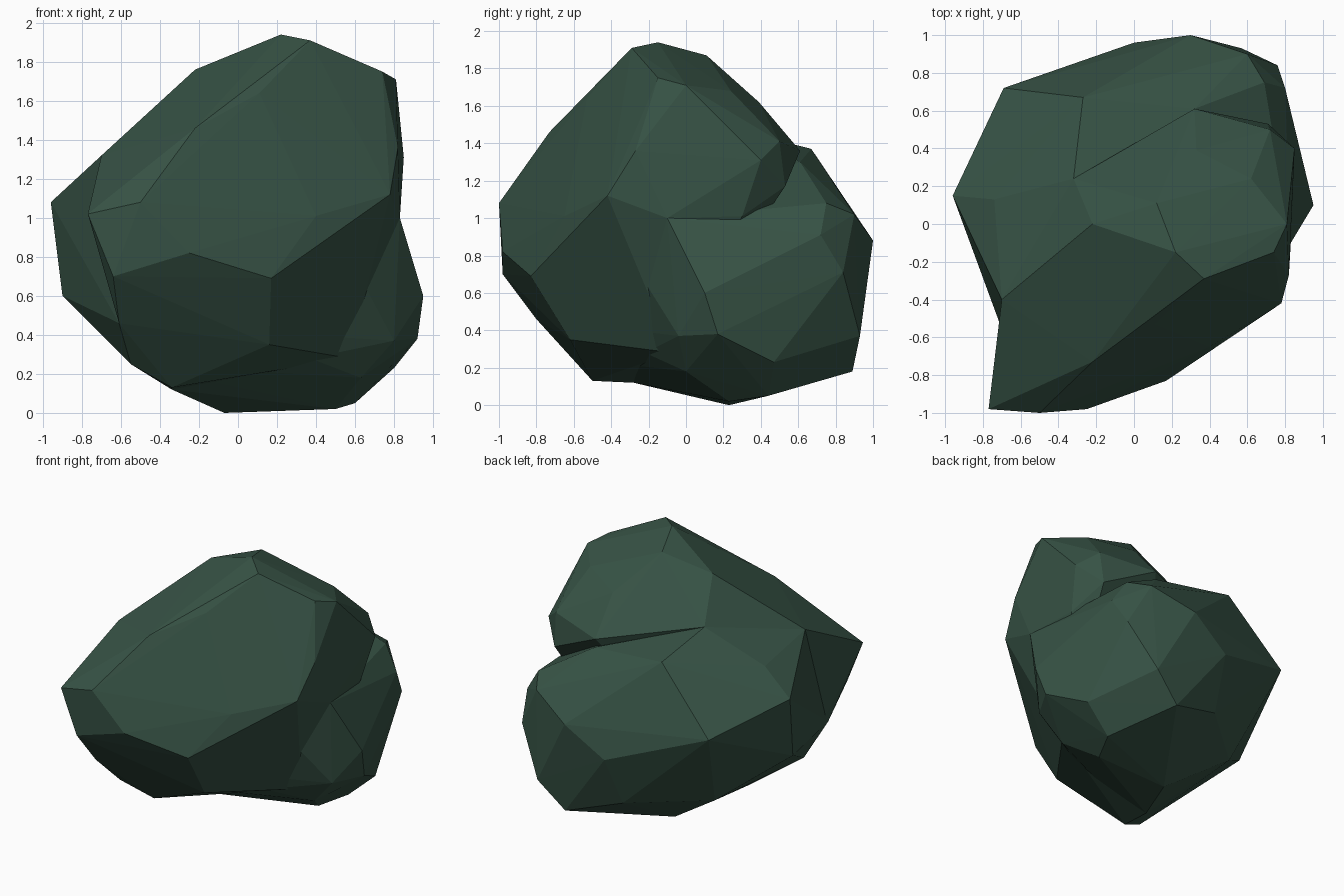
import bpy
import bmesh

default_cube = bpy.data.objects.get("Cube")
if default_cube:
    bpy.data.objects.remove(default_cube, do_unlink=True)

# Single flat stone colour
stone = bpy.data.materials.new("dark green stone")
stone.use_nodes = True
stone_colour = (.038, .086, .06, 1)
stone.diffuse_color = stone_colour
stone.node_tree.nodes["Principled BSDF"].inputs["Base Color"].default_value = stone_colour


def chiselled_boulder(name, corner_groups):
    """Wrap a flat-faced convex boulder around a few groups of corners."""
    shape = bmesh.new()
    for corners in corner_groups.values():
        for corner in corners:
            shape.verts.new(corner)
    hull = bmesh.ops.convex_hull(shape, input=shape.verts[:])
    unused = {v for v in hull["geom_interior"] + hull["geom_unused"]
              if isinstance(v, bmesh.types.BMVert)}
    bmesh.ops.delete(shape, geom=list(unused), context="VERTS")
    bmesh.ops.recalc_face_normals(shape, faces=shape.faces[:])
    mesh = bpy.data.meshes.new(name)
    shape.to_mesh(mesh)
    shape.free()
    mesh.materials.append(stone)
    boulder = bpy.data.objects.new(name, mesh)
    bpy.context.collection.objects.link(boulder)
    return boulder


# Tall boulder with a peak and an overhanging nose at the front
chiselled_boulder("front_boulder", {
    "peak": [(.37, -.29, 1.91), (.22, -.15, 1.94), (.12, .11, 1.87), (-.22, 0, 1.76)],
    "shoulder": [(.74, -.15, 1.75), (.81, 0, 1.71), (.62, .24, 1.68), (.33, .39, 1.62)],
    "front_ridge": [(.11, -.53, 1.64), (-.22, -.73, 1.46), (-.7, -.4, 1.32)],
    "nose": [(-.77, -.98, 1.02), (-.5, -1, 1.08), (-.25, -.98, .82), (-.64, -.98, .7)],
    "left_side": [(.72, .5, 1.41), (.85, .4, 1.31), (.71, .53, 1.17), (.8, .3, 1.01),
                  (.82, -.27, 1.36), (.78, -.42, 1.12), (.83, -.1, 1)],
    "front_face": [(.4, -.65, 1.01), (.17, -.83, .69), (.16, -.62, .35)],
    "underside": [(-.61, -.8, .46), (-.55, -.6, .25), (-.34, -.5, .13),
                  (-.34, -.28, .12), (.37, -.22, .28), (.57, -.07, .28)],
    "back_seam": [(-.32, .24, 1.48), (.32, .61, 1.36)],
})

# Lower, wider boulder merged into its back
chiselled_boulder("back_boulder", {
    "top": [(-.27, .67, 1.37), (-.32, .24, 1.48), (.32, .61, 1.3), (-.74, .13, 1.26)],
    "right_side": [(-.96, .15, 1.08), (-.9, .03, .6), (-.69, .72, .92), (-.51, .39, .3)],
    "right_flank": [(-.7, -.4, 1.32), (-.61, -.8, .46), (-.55, -.6, .25)],
    "back_face": [(.3, 1, .88), (0, .96, .68), (.57, .93, .37), (.37, .89, .18),
                  (-.04, .8, .31)],
    "left_corner": [(.6, .9, 1.02), (.69, .75, 1.08), (.8, .72, .91), (.76, .84, .71)],
    "left_side": [(.83, -.1, 1), (.95, .1, .6), (.92, .17, .38), (.8, -.04, .37),
                  (.69, .73, .37), (.8, .47, .23)],
    "left_flank": [(.63, -.24, .69), (.37, -.22, .28), (.57, -.07, .28)],
    "base": [(.63, 0, .18), (.6, .44, .05), (.5, .23, .02), (-.07, .23, 0),
             (-.34, -.28, .12)],
})
